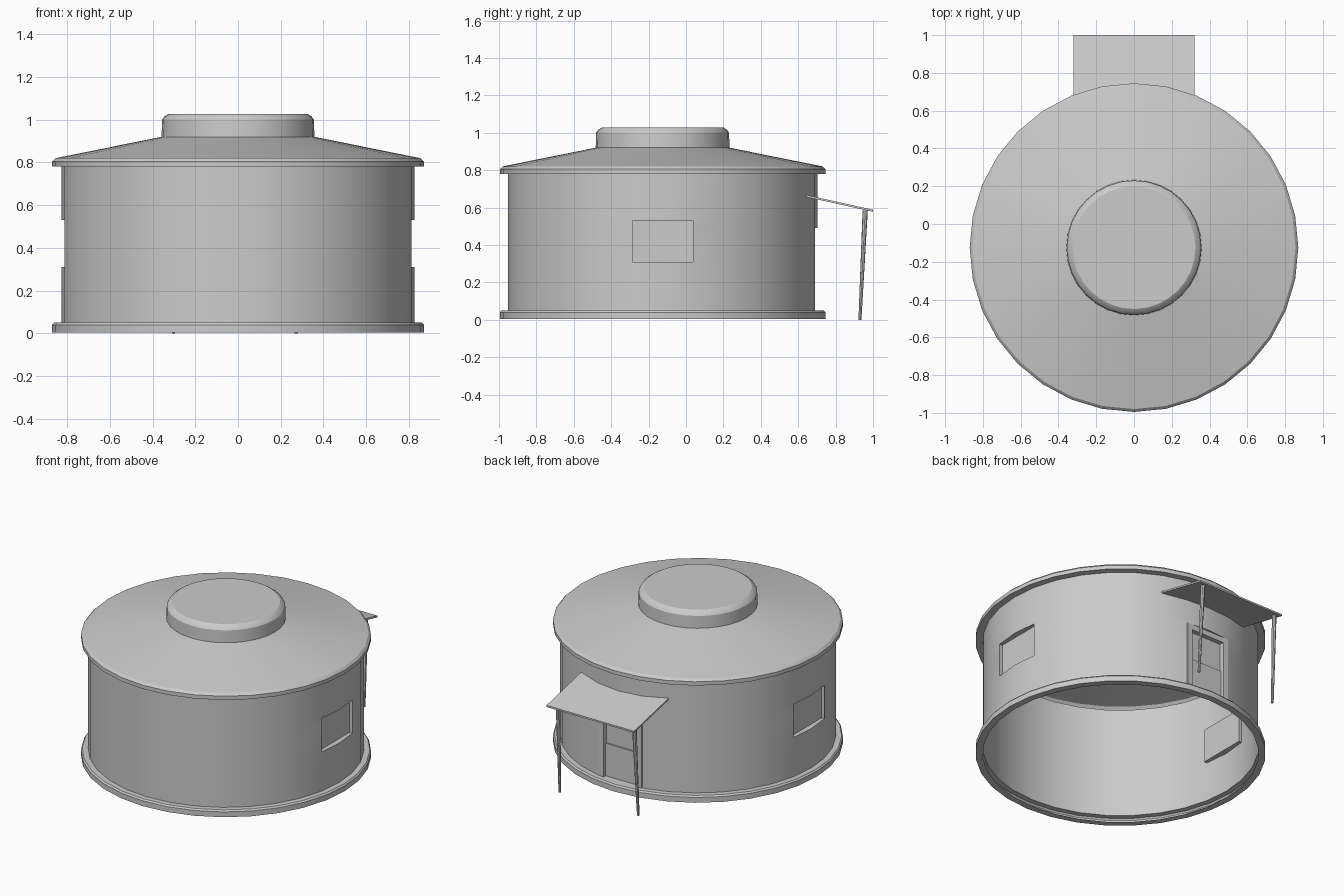
import bpy, bmesh
from math import cos, sin, pi, radians
from mathutils import Vector

if "Cube" in bpy.data.objects:
    bpy.data.objects.remove(bpy.data.objects["Cube"])

CY = -0.125   # y centre of the round building
N = 32        # sides


def finish(bm, name, smooth=False):
    bmesh.ops.recalc_face_normals(bm, faces=bm.faces)
    me = bpy.data.meshes.new(name)
    bm.to_mesh(me)
    bm.free()
    ob = bpy.data.objects.new(name, me)
    bpy.context.collection.objects.link(ob)
    if smooth:
        bpy.ops.object.select_all(action='DESELECT')
        ob.select_set(True)
        bpy.context.view_layer.objects.active = ob
        bpy.ops.object.shade_smooth_by_angle(angle=radians(30))
    return ob


def lathe(bm, profile, cap=False):
    rings = [[bm.verts.new((r * cos(2 * pi * i / N), CY + r * sin(2 * pi * i / N), z))
              for i in range(N)] for r, z in profile]
    for a, b in zip(rings, rings[1:]):
        for i in range(N):
            j = (i + 1) % N
            bm.faces.new((a[i], a[j], b[j], b[i]))
    if cap:
        bm.faces.new(rings[-1])


def recess(bm, test, axis, value):
    # push the chosen wall faces back to a flat plane
    faces = [f for f in bm.faces if test(f.calc_center_median())]
    out = bmesh.ops.extrude_face_region(bm, geom=faces)['geom']
    old = [f for f in faces if f.is_valid]
    if old:
        bmesh.ops.delete(bm, geom=old, context='FACES')
    for v in out:
        if isinstance(v, bmesh.types.BMVert) and v.is_valid:
            v.co[axis] = value


def box(name, lo, hi):
    bm = bmesh.new()
    bmesh.ops.create_cube(bm, size=1)
    for v in bm.verts:
        v.co = Vector([hi[k] if v.co[k] > 0 else lo[k] for k in range(3)])
    return finish(bm, name)


# wall with base trim, two windows and a doorway
bm = bmesh.new()
lathe(bm, [(0.827, 0.005), (0.87, 0.005), (0.87, 0.04), (0.862, 0.05), (0.827, 0.05),
           (0.827, 0.31), (0.827, 0.49), (0.827, 0.53), (0.827, 0.78)])
R = 0.80
for s in (1, -1):
    recess(bm, lambda c: s * c.x > R and abs(c.y - CY) < 0.12 and 0.31 < c.z < 0.53, 0, s * 0.79)
recess(bm, lambda c: c.y - CY > R and abs(c.x) < 0.12 and 0.05 < c.z < 0.49
       and c.y - CY < 0.825, 1, CY + 0.785)
finish(bm, "round_wall", True)

# roof: eave, slope and raised cap
bm = bmesh.new()
lathe(bm, [(0.827, 0.78), (0.87, 0.78), (0.87, 0.805), (0.855, 0.82), (0.358, 0.92),
           (0.355, 1.0), (0.345, 1.015), (0.325, 1.028)], cap=True)
finish(bm, "roof", True)

# door frame and rail
y0, y1 = CY + 0.78, CY + 0.815
for side, s in (("left", 1), ("right", -1)):
    xs = sorted((s * 0.12, s * 0.158))
    box("door_post_" + side, (xs[0], y0, 0.05), (xs[1], y1, 0.49))
box("door_lintel", (-0.12, y0, 0.455), (0.12, y1, 0.49))
box("door_lower_panel", (-0.12, y0, 0.05), (0.12, CY + 0.795, 0.265))

# porch canopy, sloping away from the wall
bm = bmesh.new()
bmesh.ops.create_cube(bm, size=1)
for v in bm.verts:
    back = v.co.y < 0
    v.co = Vector((0.32 if v.co.x > 0 else -0.32, 0.64 if back else 1.0,
                   (0.668 if back else 0.588) - (0 if v.co.z > 0 else 0.011)))
finish(bm, "porch_canopy")

# tapered leaning porch posts
for side, xb, xt in (("left", 0.272, 0.265), ("right", -0.302, -0.293)):
    bm = bmesh.new()
    bmesh.ops.create_cone(bm, cap_ends=True, segments=8, radius1=0.008, radius2=0.014, depth=1)
    for v in bm.verts:
        t = v.co.z + 0.5
        v.co.x += xb + (xt - xb) * t
        v.co.y += 0.93 + 0.028 * t
        v.co.z = 0.585 * t
    finish(bm, "porch_post_" + side, True)
